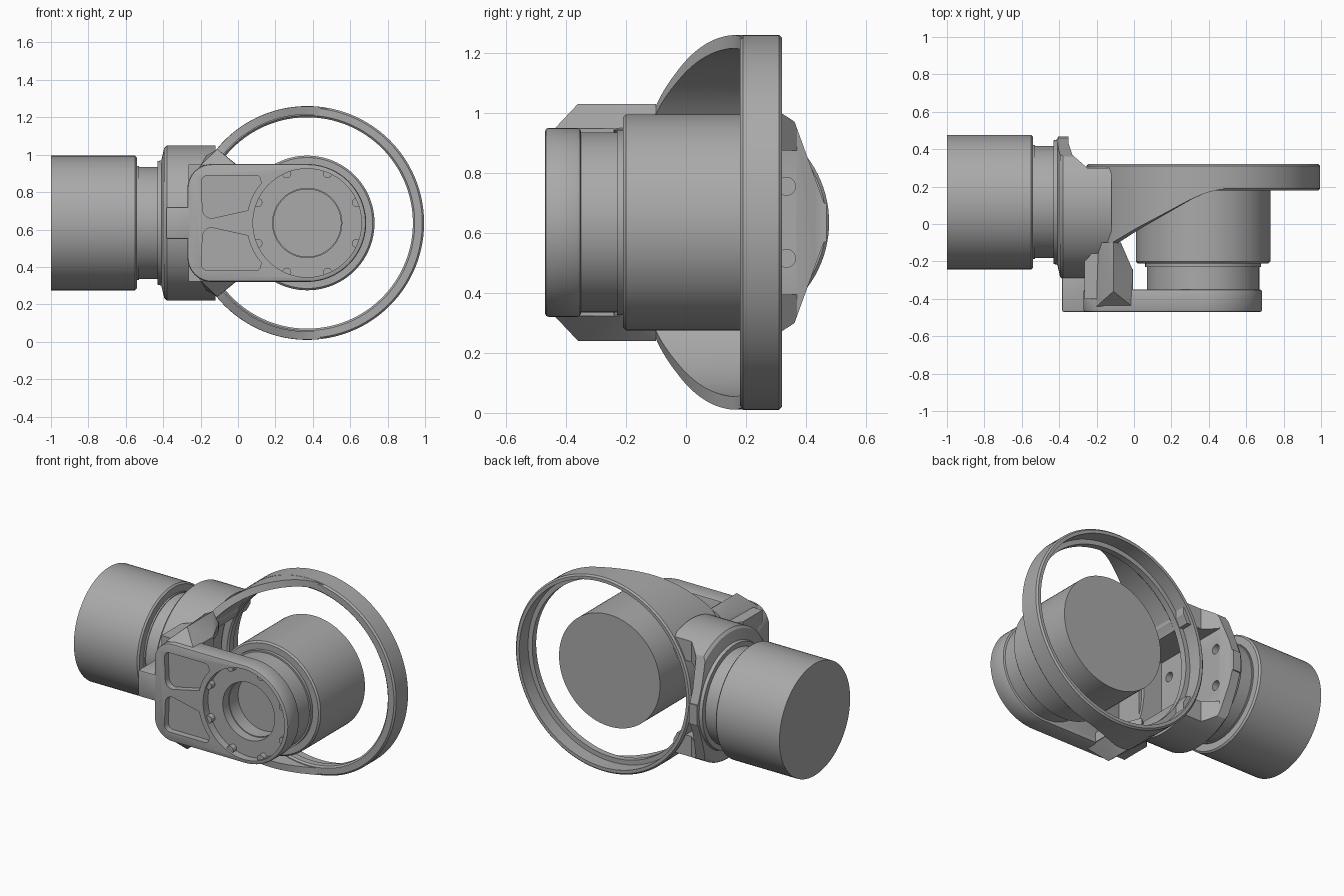
import bpy, bmesh, math
from mathutils import Vector

old = bpy.data.objects.get("Cube")
if old:
    bpy.data.objects.remove(old, do_unlink=True)

grey = bpy.data.materials.new("satin grey")
grey.use_nodes = True
COLOUR = (0.4, 0.4, 0.4, 1)
grey.diffuse_color = COLOUR
grey.node_tree.nodes["Principled BSDF"].inputs["Base Color"].default_value = COLOUR

CX, CY, CZ = 0.37, 0.117, 0.635   # axes of the two actuators


def finish(name, bm):
    bmesh.ops.remove_doubles(bm, verts=bm.verts, dist=1e-5)
    bmesh.ops.recalc_face_normals(bm, faces=bm.faces)
    mesh = bpy.data.meshes.new(name)
    bm.to_mesh(mesh)
    bm.free()
    mesh.materials.append(grey)
    ob = bpy.data.objects.new(name, mesh)
    bpy.context.collection.objects.link(ob)
    return ob


def place(axis, t, a, b):
    return {"x": (t, a, b), "y": (a, t, b), "z": (a, b, t)}[axis]


def lathe(name, profile, axis, closed=False, steps=96):
    """Turn (radius, position) points about an actuator axis."""
    bm = bmesh.new()
    off = CY if axis == "x" else CX
    vs = [bm.verts.new(place(axis, t, off, CZ + r)) for r, t in profile]
    es = [bm.edges.new(p) for p in zip(vs, vs[1:])]
    if closed:
        es.append(bm.edges.new((vs[-1], vs[0])))
    bmesh.ops.spin(bm, geom=vs + es, cent=place(axis, 0, off, CZ),
                   axis=place(axis, 1, 0, 0), angle=math.tau, steps=steps)
    return finish(name, bm)


def prism(name, pts, axis, t0, t1):
    bm = bmesh.new()
    lo = [bm.verts.new(place(axis, t0, a, b)) for a, b in pts]
    hi = [bm.verts.new(place(axis, t1, a, b)) for a, b in pts]
    bm.faces.new(lo)
    bm.faces.new(hi)
    n = len(pts)
    for i in range(n):
        j = (i + 1) % n
        bm.faces.new((lo[i], lo[j], hi[j], hi[i]))
    return finish(name, bm)


def hull(name, pts):
    bm = bmesh.new()
    for p in pts:
        bm.verts.new(p)
    res = bmesh.ops.convex_hull(bm, input=bm.verts)
    bmesh.ops.delete(bm, geom=[g for g in res["geom_interior"]
                               if isinstance(g, bmesh.types.BMVert)], context="VERTS")
    return finish(name, bm)


def arc(cx, cz, r, a0, a1, n):
    angles = [math.radians(a0 + (a1 - a0) * i / n) for i in range(n + 1)]
    return [(cx + r * math.cos(a), cz + r * math.sin(a)) for a in angles]


def box(name, x0, x1, y0, y1, z0, z1):
    return prism(name, [(x0, y0), (x1, y0), (x1, y1), (x0, y1)], "z", z0, z1)


def apply(ob, mod):
    bpy.context.view_layer.objects.active = ob
    bpy.ops.object.modifier_apply(modifier=mod.name)


def cut(ob, cutter):
    cutter.hide_render = True
    mod = ob.modifiers.new("cut", "BOOLEAN")
    mod.operation, mod.solver, mod.object = "DIFFERENCE", "EXACT", cutter
    apply(ob, mod)
    bpy.data.objects.remove(cutter, do_unlink=True)


def bevel(ob, width):
    mod = ob.modifiers.new("bevel", "BEVEL")
    mod.width, mod.segments, mod.angle_limit = width, 2, math.radians(40)
    apply(ob, mod)


def flip(pts):
    """Mirror (a, z) points in the middle height."""
    return [(p[0], 2 * CZ - p[1]) for p in pts]


# Actuators: horizontal one along x, the other along y
lathe("side_actuator", [(0, -1), (.36, -1), (.36, -.55), (.35, -.54), (.305, -.54),
                        (.305, -.53), (.3, -.53), (.3, -.4), (0, -.4)], "x")
lathe("front_actuator", [(0, .25), (.36, .25), (.36, -.2), (.35, -.21), (.31, -.21),
                         (.31, -.23), (.3, -.23), (.3, -.36), (.18, -.36),
                         (.18, -.27), (0, -.27)], "y")

# Guard ring with an inner step
lathe("guard_ring", [(.565, .19), (.575, .18), (.615, .18), (.625, .19), (.625, .31),
                     (.615, .32), (.595, .32), (.595, .23), (.565, .23)], "y", True, 128)

# Flared wing wall joining the ring to the hub
EDGE = [(-.26, -.18), (-.1, -.09), (0, -.03), (.3, .13), (.38, .165), (.46, .185), (.6, .19)]


def edge_y(x):
    for (x0, y0), (x1, y1) in zip(EDGE, EDGE[1:]):
        if x <= x1:
            return y0 + (y1 - y0) * (x - x0) / (x1 - x0)
    return EDGE[-1][1]


bm = bmesh.new()
rows = []
for (xo, zo), (xi, zi) in zip(arc(CX, CZ, .624, 80, 280, 80), arc(CX, CZ, .58, 80, 280, 80)):
    y = edge_y(xo)
    rows.append([bm.verts.new(p) for p in ((xo, y, zo), (xo, .22, zo), (xi, .22, zi), (xi, y, zi))])
for a, b in zip(rows, rows[1:]):
    for i in range(4):
        j = (i + 1) % 4
        bm.faces.new((a[i], a[j], b[j], b[i]))
bm.faces.new(rows[0])
bm.faces.new(rows[-1])
wing = finish("wing_wall", bm)

# Hub: turned body, cleared for the ring, hollow towards the front actuator
hub = lathe("hub", [(0, -.43), (.33, -.43), (.335, -.41), (.4, -.395), (.415, -.38),
                    (.415, -.12), (0, -.12)], "x")
cut(hub, lathe("ring_clearance", [(0, -1), (.57, -1), (.57, 1), (0, 1)], "y"))
cut(hub, prism("back_relief", [(-.35, .7), (-.35, .43), (-.33, .37), (-.25, .3),
                               (.2, .3), (.2, .7)], "z", 0, 1.4))
corner = [(.36, .975), (.46, .7), (.7, .7), (.7, 1.3), (.36, 1.3)]
cut(hub, prism("corner_cut", corner, "x", -.6, 0))
cut(hub, prism("corner_cut", flip(corner), "x", -.6, 0))
cut(hub, box("back_trim", -.6, 0, .468, .8, 0, 1.4))
for part in (hub, wing):
    cut(part, box("hollow", -.33, .05, -.15, .6, CZ - .24, CZ + .24))
for y in (-.08, .335):
    for z in (CZ - .12, CZ + .12):
        cut(hub, prism("screw_hole", arc(y, z, .03, 0, 345, 23), "x", -.38, -.2))

# Front plate with two pockets and a bearing recess
outline = (arc(CX, CZ, .315, -90, 90, 48) + arc(-.14, CZ + .185, .13, 90, 180, 10)
           + arc(-.14, CZ - .185, .13, 180, 270, 10))
plate = prism("front_plate", outline, "y", -.47, -.35)
bevel(plate, .012)
cut(plate, prism("recess", arc(CX, CZ, .29, 0, 356, 89), "y", -.6, -.42))
cut(plate, prism("bore", arc(CX, CZ, .185, 0, 355, 71), "y", -.6, 0))
pocket = (arc(-.16, .855, .035, 180, 90, 4) + arc(.095, .865, .025, 90, 0, 4)
          + arc(CX, CZ, .325, 139, 168, 6) + arc(-.14, .71, .05, 270, 180, 5))
cut(plate, prism("pocket", pocket, "y", -.6, -.43))
cut(plate, prism("pocket", flip(pocket), "y", -.6, -.43))
for x, z in arc(CX, CZ, .285, 22.5, 337.5, 7):
    prism("recess_boss", arc(x, z, .024, 0, 337.5, 15), "y", -.455, -.41)

# Bracket between the plate and the hub
strap = box("side_strap", -.385, -.2, -.47, -.2, CZ - .085, CZ + .085)
bevel(strap, .01)
box("bracket_wall", -.265, -.18, -.4, -.17, CZ - .25, CZ + .25)
web = [(-.265, -.4), (-.265, -.2), (-.2, -.13), (-.1, -.05), (-.06, -.15),
       (-.07, -.2), (-.05, -.235), (-.005, -.24), (-.005, -.4)]
for s, side in ((1, "upper"), (-1, "lower")):
    prism(side + "_web", web, "z", CZ + s * .25, CZ + s * .312)
    h = lambda z: CZ + s * z
    hull(side + "_gusset", [(-.21, -.44, h(.29)), (-.01, -.44, h(.29)), (-.01, -.44, h(.31)),
                            (-.2, -.44, h(.31)), (-.11, -.36, h(.395)), (-.11, -.1, h(.395)),
                            (-.17, -.1, h(.36)), (-.005, -.25, h(.31)), (-.07, -.1, h(.33)),
                            (-.2, -.1, h(.29)), (-.07, -.1, h(.29))])

# Shading
for ob in bpy.context.scene.objects:
    ob.select_set(ob.type == "MESH")
bpy.context.view_layer.objects.active = hub
bpy.ops.object.shade_smooth_by_angle(angle=math.radians(30))
